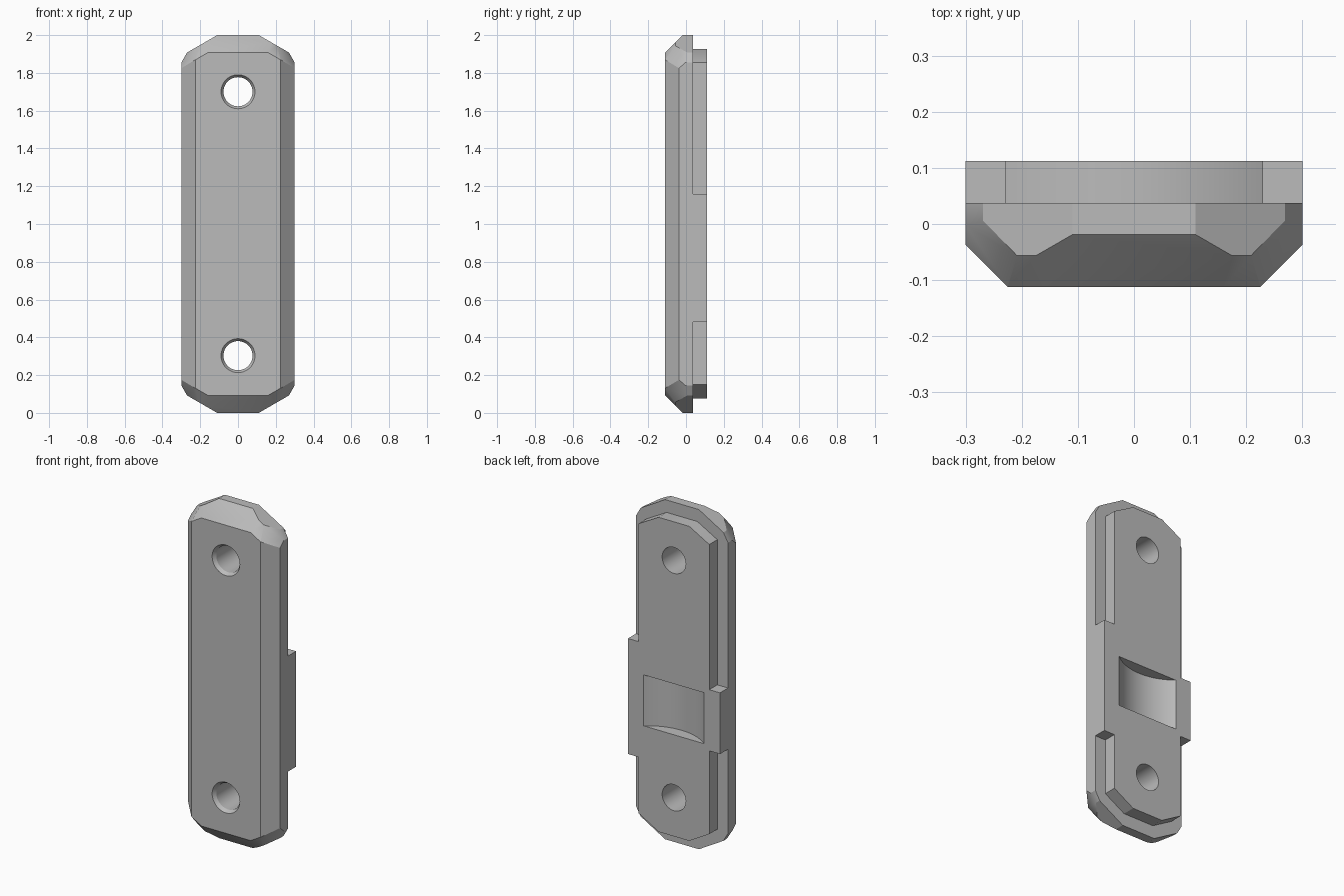
import bpy, bmesh, math
from mathutils import Vector

if "Cube" in bpy.data.objects:
    bpy.data.objects.remove(bpy.data.objects["Cube"], do_unlink=True)

grey = bpy.data.materials.new("plain grey")
grey.use_nodes = True
colour = (0.5, 0.5, 0.5, 1)
grey.diffuse_color = colour
grey.node_tree.nodes["Principled BSDF"].inputs["Base Color"].default_value = colour

FRONT, STEP, BACK = -0.112, 0.037, 0.112


def finish(bm, name):
    bmesh.ops.recalc_face_normals(bm, faces=bm.faces)
    mesh = bpy.data.meshes.new(name)
    bm.to_mesh(mesh)
    bm.free()
    mesh.materials.append(grey)
    obj = bpy.data.objects.new(name, mesh)
    bpy.context.collection.objects.link(obj)
    return obj


def prism(bm, outline, y0, y1):
    """Extrude an x-z outline from y0 to y1."""
    face = bm.faces.new([bm.verts.new((x, y0, z)) for x, z in outline])
    new = bmesh.ops.extrude_face_region(bm, geom=[face])["geom"]
    bmesh.ops.translate(bm, vec=(0, y1 - y0, 0),
                        verts=[v for v in new if isinstance(v, bmesh.types.BMVert)])


def lathe(bm, rings, z, sides=48):
    """Round solid along y from (y, radius) rings."""
    loops = [[bm.verts.new((r * math.cos(math.tau * i / sides), y,
                            z + r * math.sin(math.tau * i / sides)))
              for i in range(sides)] for y, r in rings]
    for a, b in zip(loops, loops[1:]):
        for i in range(sides):
            j = (i + 1) % sides
            bm.faces.new((a[i], a[j], b[j], b[i]))
    bm.faces.new(loops[0])
    bm.faces.new(loops[-1])


def boolean(obj, other, operation):
    mod = obj.modifiers.new(operation, "BOOLEAN")
    mod.object, mod.operation, mod.solver = other, operation, "EXACT"
    bpy.context.view_layer.objects.active = obj
    bpy.ops.object.modifier_apply(modifier=mod.name)
    bpy.data.objects.remove(other, do_unlink=True)


# Body: a block trimmed by mirrored planes (point relative to mid height, normal)
bm = bmesh.new()
prism(bm, [(-0.3, 0), (0.3, 0), (0.3, 2), (-0.3, 2)], FRONT, STEP)
cuts = [
    ((0.225, FRONT, 0), (1, -1, 0)),                    # long side chamfer
    ((0, FRONT, 0.907), (0, -1, 1)),                    # end chamfer
    ((0.11, 0, 1), (0.5, 0, 0.866)),                    # corner slope
    ((0.27, 0, 0.907), (0.866, 0, 0.5)),                # corner tip
    ((0.16, FRONT, 0.907), (0.354, -0.707, 0.612)),     # corner slope chamfer
    ((0.225, FRONT, 0.87), (0.743, -0.44, 0.503)),      # corner tip chamfer
]
for point, normal in cuts:
    for sx in (1, -1):
        for sz in (1, -1):
            p = Vector((point[0] * sx, point[1], 1 + point[2] * sz))
            n = Vector((normal[0] * sx, normal[1], normal[2] * sz))
            cut = bmesh.ops.bisect_plane(
                bm, geom=bm.verts[:] + bm.edges[:] + bm.faces[:], dist=1e-6,
                plane_co=p, plane_no=n, clear_outer=True)["geom_cut"]
            rim = [e for e in cut if isinstance(e, bmesh.types.BMEdge) and e.is_boundary]
            if rim:
                bmesh.ops.holes_fill(bm, edges=rim, sides=0)
body = finish(bm, "strap_plate")

# Raised back pad, with a long tab on the left and a short one on the right
bm = bmesh.new()
prism(bm, [(-0.1, 0.075), (0.1, 0.075), (0.23, 0.15),
           (0.23, 0.48), (0.3, 0.48), (0.3, 1.16), (0.23, 1.16),
           (0.23, 1.855), (0.1, 1.927), (-0.1, 1.927), (-0.23, 1.855),
           (-0.23, 1.0), (-0.3, 1.0), (-0.3, 0.64), (-0.23, 0.64),
           (-0.23, 0.15)], 0, BACK)
boolean(body, finish(bm, "back_pad"), "UNION")

# Countersunk screw holes
for z in (0.303, 1.7):
    bm = bmesh.new()
    lathe(bm, [(FRONT - 0.02, 0.103), (FRONT + 0.02, 0.077), (BACK + 0.05, 0.077)], z)
    boolean(body, finish(bm, "hole_cutter"), "DIFFERENCE")

# Shallow cylindrical scoop in the back
bm = bmesh.new()
radius, half, depth = 0.312, 0.197, 0.07
bmesh.ops.create_cone(bm, cap_ends=True, segments=128, radius1=radius, radius2=radius,
                      depth=0.3)
bmesh.ops.translate(bm, vec=(0, BACK - depth + radius, 0.823), verts=bm.verts)
boolean(body, finish(bm, "scoop_cutter"), "DIFFERENCE")

for o in bpy.context.selected_objects:
    o.select_set(False)
body.select_set(True)
bpy.context.view_layer.objects.active = body
bpy.ops.object.shade_smooth_by_angle(angle=math.radians(29))
